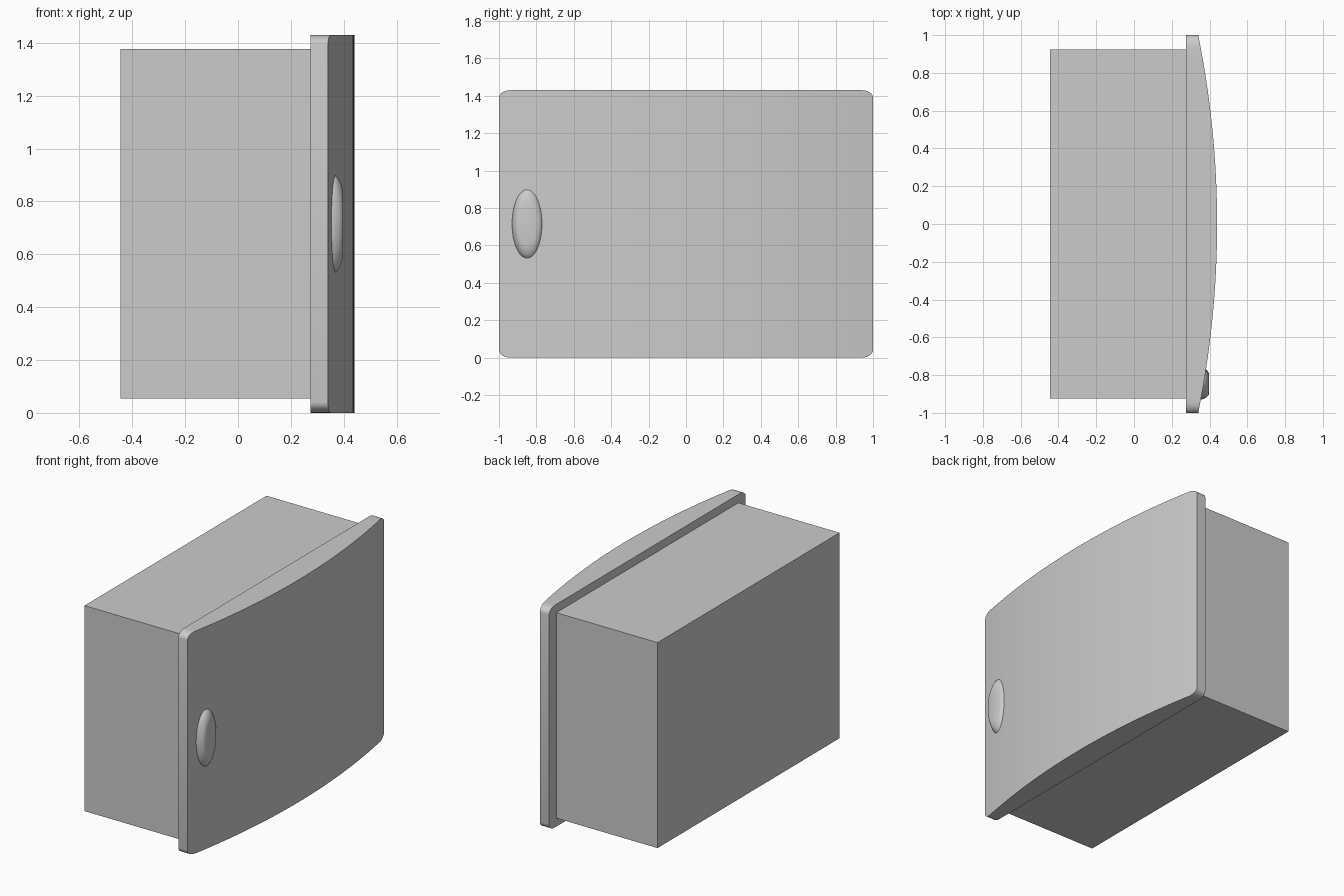
import bpy, bmesh
from math import sin, cos, pi, sqrt, radians

if "Cube" in bpy.data.objects:
    bpy.data.objects.remove(bpy.data.objects["Cube"])

HEIGHT = 1.43
RY, RZ = 0.06, 0.04       # door corner radii
BACK_X, FRONT_X, ARC_R = 0.275, 0.44, 5.05


def front_x(y):
    """Bowed door front."""
    return FRONT_X - ARC_R + sqrt(ARC_R ** 2 - y * y)


def finish(name, bm, smooth=None):
    bmesh.ops.recalc_face_normals(bm, faces=bm.faces)
    mesh = bpy.data.meshes.new(name)
    bm.to_mesh(mesh)
    bm.free()
    obj = bpy.data.objects.new(name, mesh)
    bpy.context.collection.objects.link(obj)
    if smooth:
        bpy.ops.object.select_all(action='DESELECT')
        obj.select_set(True)
        bpy.context.view_layer.objects.active = obj
        bpy.ops.object.shade_smooth_by_angle(angle=radians(smooth))
    return obj


# Cabinet body
bm = bmesh.new()
bmesh.ops.create_cube(bm, size=1)
for v in bm.verts:
    v.co.x = -0.085 + v.co.x * 0.72
    v.co.y *= 1.85
    v.co.z = HEIGHT / 2 + v.co.z * 1.322
finish("cabinet_body", bm)

# Bowed door: columns across y, each with a height set by the rounded corners
corner = [(1 - RY + RY * cos(a), RZ * (1 - sin(a)))
          for a in [i * pi / 12 for i in range(7)]]
middle = [(-(1 - RY) + 2 * (1 - RY) * i / 32, 0.0) for i in range(1, 32)]
columns = [(-y, d) for y, d in corner] + middle + corner[::-1]
bm = bmesh.new()
rings = []
for y, d in columns:
    f = front_x(y)
    rings.append([bm.verts.new(p) for p in (
        (BACK_X, y, d), (f, y, d), (f, y, HEIGHT - d), (BACK_X, y, HEIGHT - d))])
for a, b in zip(rings, rings[1:]):
    for i in range(4):
        j = (i + 1) % 4
        bm.faces.new((a[i], a[j], b[j], b[i]))
bm.faces.new(rings[0])
bm.faces.new(rings[-1])
finish("bowed_door", bm, 30)

# Oval knob: rings rise from the door surface to a flat cap
KY, KZ, CAP_X, N = -0.85, HEIGHT / 2, 0.398, 48
bm = bmesh.new()
rings = []
for scale, t in [(1, -0.3), (1, 0), (0.95, 0.32), (0.86, 0.64), (0.75, 0.88), (0.63, 1)]:
    ring = []
    for i in range(N):
        a = 2 * pi * i / N
        y = KY + 0.08 * scale * cos(a)
        z = KZ + 0.183 * scale * sin(a)
        base = front_x(KY + 0.08 * cos(a))
        ring.append(bm.verts.new((base + (CAP_X - base) * t, y, z)))
    rings.append(ring)
for a, b in zip(rings, rings[1:]):
    for i in range(N):
        j = (i + 1) % N
        bm.faces.new((a[i], a[j], b[j], b[i]))
bm.faces.new(rings[0])
bm.faces.new(rings[-1])
finish("oval_knob", bm, 35)
